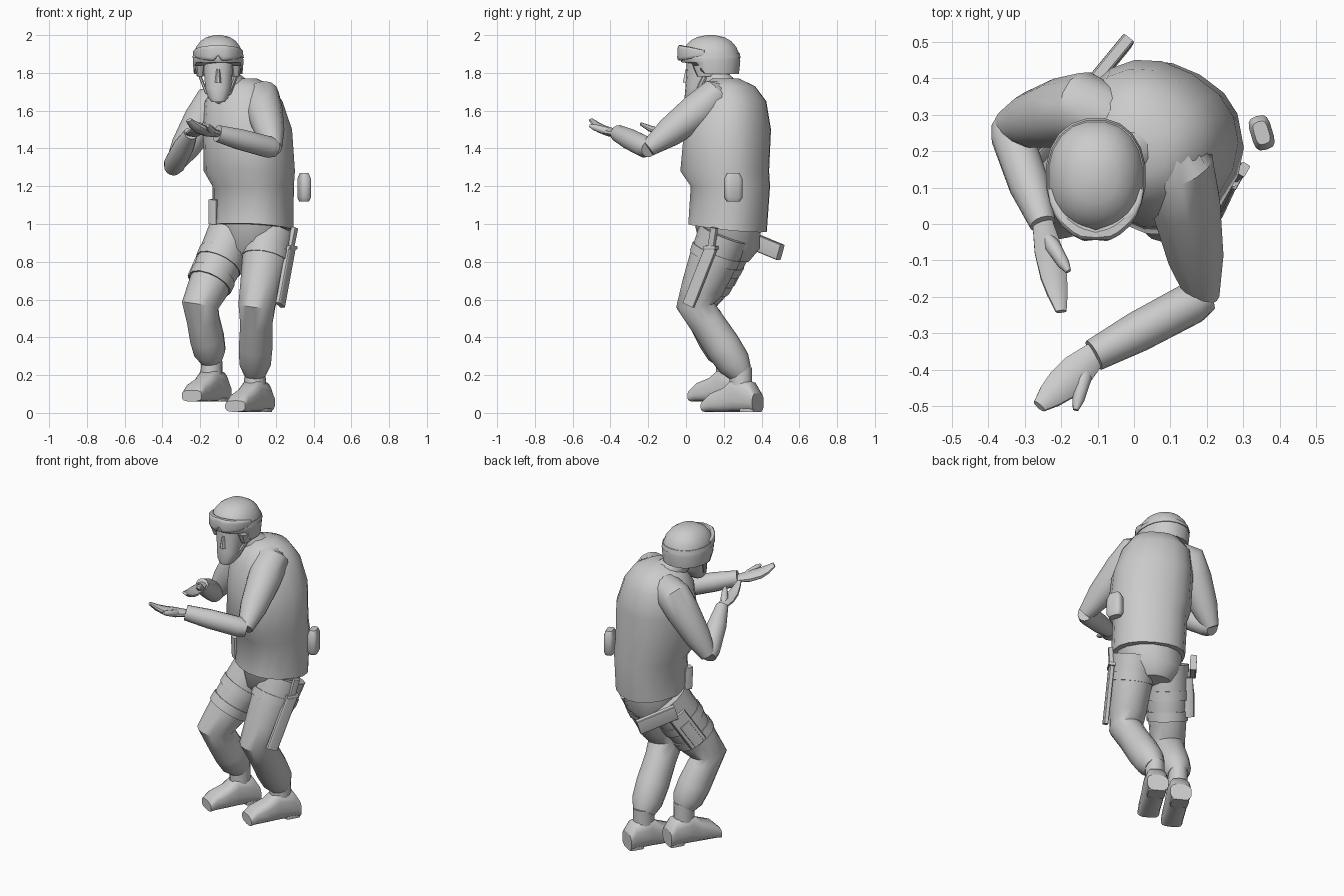
import bpy, bmesh, math
from mathutils import Vector

if "Cube" in bpy.data.objects:
    bpy.data.objects.remove(bpy.data.objects["Cube"], do_unlink=True)

GREY = (.6, .6, .6, 1)
grey = bpy.data.materials.new("plain_grey")
grey.use_nodes = True
grey.diffuse_color = GREY
grey.node_tree.nodes["Principled BSDF"].inputs["Base Color"].default_value = GREY

# Body directions: the body is turned, the head looks straight ahead
UP = Vector((0, 0, 1))
YAW = math.radians(-30)
SIDE = Vector((math.cos(YAW), math.sin(YAW), 0))
FORWARD = SIDE.cross(UP)
HEAD_SIDE = Vector((1, 0, 0))


def loft(name, sections, side=SIDE, axis=None, flat=1, sides=14, power=2):
    """Skin (point, half width) sections; flat is the depth to width ratio."""
    centres = [Vector(point) for point, radius in sections]
    last = len(centres) - 1
    bm = bmesh.new()
    rings = []
    for i, (point, radius) in enumerate(sections):
        along = axis or (centres[min(i + 1, last)] - centres[max(i - 1, 0)]).normalized()
        depth = along.cross(side).normalized()
        width = depth.cross(along)
        ring = []
        for k in range(sides):
            turn = math.tau * (k + .5) / sides
            c, s = math.cos(turn), math.sin(turn)
            c = math.copysign(abs(c) ** (2 / power), c)
            s = math.copysign(abs(s) ** (2 / power), s)
            ring.append(bm.verts.new(centres[i] + (width * c + depth * s * flat) * radius))
        rings.append(ring)
    for low, high in zip(rings, rings[1:]):
        for k in range(sides):
            j = (k + 1) % sides
            bm.faces.new((low[k], low[j], high[j], high[k]))
    bm.faces.new(rings[0])
    bm.faces.new(rings[-1])
    bmesh.ops.recalc_face_normals(bm, faces=bm.faces)
    mesh = bpy.data.meshes.new(name)
    bm.to_mesh(mesh)
    bm.free()
    mesh.materials.append(grey)
    obj = bpy.data.objects.new(name, mesh)
    bpy.context.collection.objects.link(obj)
    bpy.ops.object.select_all(action='DESELECT')
    obj.select_set(True)
    bpy.context.view_layer.objects.active = obj
    bpy.ops.object.shade_smooth_by_angle(angle=math.radians(40))
    return obj


def bar(name, start, end, half_width, flat):
    """A straight square-edged piece between two points."""
    return loft(name, [(start, half_width), (end, half_width)], flat=flat, sides=12, power=7)


def along_limb(start, end, fractions, radii):
    """Sections spaced along a straight limb segment."""
    return [(start.lerp(end, t), radius) for t, radius in zip(fractions, radii)]


# Jacket, fuller at the chest, with a hem that drops toward the back
jacket = loft("jacket", [((.08, .22, .98), .208), ((.08, .235, 1.2), .21), ((.06, .205, 1.28), .235),
                         ((.05, .22, 1.5), .23), ((.03, .225, 1.65), .2), ((.03, .22, 1.73), .145),
                         ((.03, .21, 1.77), .07)], axis=UP, flat=.96, sides=18, power=2.3)
for vert in jacket.data.vertices:
    if vert.co.z < 1:
        vert.co.z += FORWARD.dot(vert.co - Vector((.08, .22, 0))) * .12
loft("pelvis", [((.06, .24, .8), .1), ((.07, .235, .87), .17), ((.08, .22, 1), .19)],
     axis=UP, flat=.9)


# Sleeves and open hands
def arm(label, shoulder, elbow, wrist, fingertip, thumb_tip, palm):
    shoulder, elbow, wrist = Vector(shoulder), Vector(elbow), Vector(wrist)
    fingertip, thumb_tip = Vector(fingertip), Vector(thumb_tip)
    collar = Vector((.03, .24, 1.67))
    loft(label + "_upper_sleeve",
         along_limb(collar, shoulder, (.1, .6), (.05, .085))
         + along_limb(shoulder, elbow, (.04, .3, .7, 1), (.1, .097, .078, .045)))
    loft(label + "_lower_sleeve",
         along_limb(elbow, wrist, (-.03, .1, .6, 1), (.045, .058, .056, palm * .9)))
    hand = along_limb(wrist, fingertip, (-.05, .3, .6, .8, 1),
                      (palm * .7, palm, palm * .95, palm * .75, palm * .4))
    hand = [(point - UP * .02 * math.sin(math.pi * i / 4), radius)
            for i, (point, radius) in enumerate(hand)]
    loft(label + "_hand", hand, flat=.5, sides=10)
    loft(label + "_thumb",
         along_limb(wrist.lerp(fingertip, .1) - UP * .01, thumb_tip,
                    (0, .35, .8, 1), (.012, .022, .017, .008)), sides=10)


arm("left", (.12, .17, 1.68), (.19, -.2, 1.4), (-.11, -.36, 1.48),
    (-.26, -.5, 1.55), (-.16, -.51, 1.52), .05)
arm("right", (-.13, .32, 1.65), (-.345, .27, 1.3), (-.25, 0, 1.48),
    (-.2, -.24, 1.53), (-.18, -.13, 1.53), .04)


# Trousers bent at the knee, and boots turned with the body
def leg(label, hip, knee, ankle, sole):
    loft(label + "_trouser",
         along_limb(hip, knee, (0, .4, .75, 1), (.128, .12, .106, .097))
         + along_limb(knee, ankle, (.25, .6, .85, 1), (.086, .09, .084, .06)), flat=1.08)
    ground = Vector((ankle.x, ankle.y, sole))
    loft(label + "_boot_shaft",
         along_limb(ground, ankle, (.2, .8, 1.15), (.058, .056, .055)), axis=UP, flat=1.1)
    outline = ((-.105, .1), (-.07, .16), (.03, .18), (.09, .13), (.17, .1), (.21, .06))
    spots = [ground + FORWARD * reach for reach, height in outline]
    foot = loft(label + "_boot", [(spot, .062) for spot in spots], axis=FORWARD, power=3)
    # Press every slice of the foot between its sole and its own top line
    for i, vert in enumerate(foot.data.vertices):
        height = outline[i // 14][1]
        vert.co.z = sole + ((vert.co.z - sole) / .124 + .5) * height
    heel = ground - FORWARD * .06
    bar(label + "_boot_heel", heel, heel + UP * .03, .05, .9)


left_hip, left_knee = Vector((.17, .2, .95)), Vector((.1, .05, .57))
right_hip, right_knee = Vector((-.03, .25, .95)), Vector((-.2, .06, .57))
leg("left", left_hip, left_knee, Vector((.09, .29, .21)), .005)
leg("right", right_hip, right_knee, Vector((-.14, .22, .28)), .06)

# Neck, face and nose
loft("neck", [((0, .21, 1.68), .1), ((-.05, .17, 1.75), .075), ((-.1, .13, 1.83), .065)],
     side=HEAD_SIDE)
loft("face", [((-.105, .035, 1.645), .035), ((-.105, .05, 1.67), .055), ((-.105, .07, 1.72), .07),
              ((-.105, .08, 1.79), .076), ((-.105, .1, 1.88), .09)],
     side=HEAD_SIDE, axis=UP, flat=1.05, power=2.3)
loft("nose", [((-.105, .005, 1.75), .018), ((-.105, .01, 1.82), .01)],
     side=HEAD_SIDE, axis=UP, flat=1.3, sides=8)

# Helmet: a rounded dome over a skirt that is lifted clear of the brow
helmet_centre = Vector((-.105, .13, 1.86))
dome = [(helmet_centre - UP * .065, .13)]
for step in range(6):
    rise = math.radians(step * 17)
    dome.append((helmet_centre + UP * .14 * math.sin(rise), .136 * math.cos(rise) ** .8))
helmet = loft("helmet", dome, side=HEAD_SIDE, axis=UP, flat=1.17, sides=20, power=2.2)
for vert in helmet.data.vertices:
    if vert.co.z < helmet_centre.z - .05 and vert.co.y < .06:
        vert.co.z += .06
loft("helmet_band", [(helmet_centre + UP * .02, .138), (helmet_centre + UP * .045, .133)],
     side=HEAD_SIDE, axis=UP, flat=1.17, sides=20, power=2.2)

# Goggles wrapped around the brow, notched at the nose
goggles = []
for step in range(-6, 7):
    turn = math.radians(step * 13)
    notch = 0 if step else .014
    reach = Vector((.128 * math.sin(turn), -.16 * math.cos(turn), .045 + notch))
    goggles.append((helmet_centre + reach, .008 + .034 * math.cos(turn) - notch))
loft("goggles", goggles, side=UP, flat=.5, sides=12, power=4)

# Ear covers and chin straps, one on each side
chin = Vector((-.105, .03, 1.642))
for label, sign in (("left", 1), ("right", -1)):
    ear = Vector((helmet_centre.x + sign * .095, .1, 1.78))
    loft(label + "_ear_cover", [(ear, .018), (ear + UP * .06, .03)],
         side=HEAD_SIDE, axis=UP, flat=2.2, power=3)
    cheek = ear.lerp(chin, .6) + HEAD_SIDE * sign * .025
    loft(label + "_chin_strap", [(ear, .007), (cheek, .007), (chin, .007)], flat=2, sides=6)

# Straps hugging the thighs
for label, hip, knee, start, radius in (("left_thigh_strap", left_hip, left_knee, .25, .128),
                                        ("right_upper_strap", right_hip, right_knee, .32, .126),
                                        ("right_lower_strap", right_hip, right_knee, .58, .119)):
    loft(label, along_limb(hip, knee, (start, start + .12), (radius, radius - .002)), flat=1.08)

# Sheathed knife on the outside of the left thigh
outer = SIDE * .125 - FORWARD * .03
guard = left_hip.lerp(left_knee, .2) + outer
bar("knife_sheath", guard, left_knee + outer, .014, 2.4)
bar("knife_guard", guard - FORWARD * .035, guard + FORWARD * .035, .02, .5)
bar("knife_handle", guard, Vector((.3, .15, .98)), .013, 1.4)

# Holster on the outside of the right thigh, with the sidearm grip behind it
back_pocket = SIDE * -.112 - FORWARD * .03
holster_top = right_hip.lerp(right_knee, .17) + back_pocket
holster_end = right_hip.lerp(right_knee, .66) + back_pocket
bar("holster", holster_top, holster_end, .03, 1.8)
bar("holster_pocket", holster_top.lerp(holster_end, .3), holster_end, .037, .9)
bar("sidearm_grip", (-.16, .33, .92), (-.02, .5, .85), .019, 2.3)

# Belt pouches
bar("belly_pouch", (-.125, .17, 1), (-.125, .16, 1.13), .025, 1)
pouch = Vector((.35, .25, 1.12))
loft("hip_pouch", [(pouch, .022), (pouch + UP * .02, .03), (pouch + UP * .12, .03),
                   (pouch + UP * .15, .02)],
     side=Vector((1, .3, 0)), axis=UP, flat=1.6, power=3.5)
